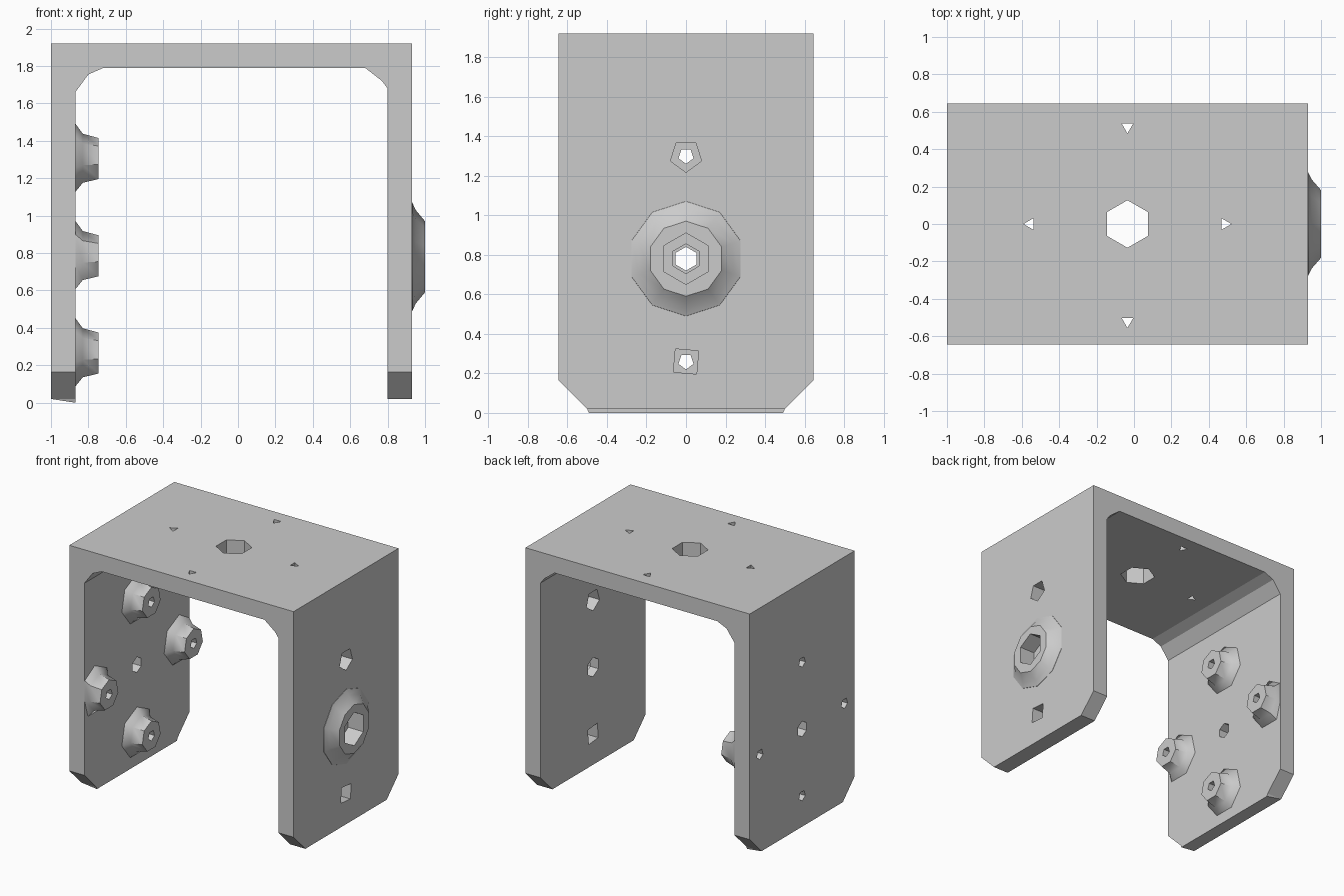
import bpy, bmesh, math
from mathutils import Matrix

cube = bpy.data.objects.get("Cube")
if cube:
    bpy.data.objects.remove(cube, do_unlink=True)

grey = bpy.data.materials.new("plain grey")
grey.use_nodes = True
colour = (0.6, 0.6, 0.6, 1)
grey.diffuse_color = colour
grey.node_tree.nodes["Principled BSDF"].inputs["Base Color"].default_value = colour


def finish(name, bm):
    bmesh.ops.recalc_face_normals(bm, faces=bm.faces[:])
    mesh = bpy.data.meshes.new(name)
    bm.to_mesh(mesh)
    bm.free()
    mesh.materials.append(grey)
    obj = bpy.data.objects.new(name, mesh)
    bpy.context.collection.objects.link(obj)
    return obj


def extrude(name, points, offset):
    """Solid from a closed outline pushed along an offset."""
    bm = bmesh.new()
    face = bm.faces.new([bm.verts.new(p) for p in points])
    ext = bmesh.ops.extrude_face_region(bm, geom=[face])
    verts = [g for g in ext["geom"] if isinstance(g, bmesh.types.BMVert)]
    bmesh.ops.translate(bm, verts=verts, vec=offset)
    if len(bm.faces) == len(points) + 1:
        bm.faces.new([v for v in bm.verts if v not in verts])
    return finish(name, bm)


def lathe(bm, frame, profile, sides, phase=0):
    """Capped solid of rings (height, radius) along the frame's z axis."""
    rings = []
    for h, r in profile:
        ring = []
        for i in range(sides):
            a = phase + math.tau * i / sides
            ring.append(bm.verts.new(frame @ Matrix.Translation(
                (r * math.cos(a), r * math.sin(a), h)).translation))
        rings.append(ring)
    for a, b in zip(rings, rings[1:]):
        for i in range(sides):
            j = (i + 1) % sides
            bm.faces.new((a[i], a[j], b[j], b[i]))
    bm.faces.new(rings[0][::-1])
    bm.faces.new(rings[-1])


def across(y, z):
    """Frame whose axis runs along +x."""
    return Matrix.Translation((0, y, z)) @ Matrix.Rotation(math.pi / 2, 4, 'Y')


def boolean(obj, other, operation):
    mod = obj.modifiers.new("cut", 'BOOLEAN')
    mod.operation, mod.solver, mod.object = operation, 'EXACT', other
    with bpy.context.temp_override(object=obj, active_object=obj):
        bpy.ops.object.modifier_apply(modifier=mod.name)


HALF, MID, SPREAD = 0.645, 0.78, 0.52

# U-shaped bracket with chamfered inner corners
outline = [(-1, 0.02), (-1, 1.92), (0.93, 1.92), (0.93, 0.02), (0.8, 0.02),
           (0.8, 1.68), (0.77, 1.72), (0.68, 1.79), (-0.72, 1.79),
           (-0.8, 1.755), (-0.87, 1.66), (-0.87, 0)]
bracket = extrude("bracket", [(x, -HALF, z) for x, z in outline], (0, 2 * HALF, 0))

# Side outline trims the lower corners of both legs
side = [(-0.7, 2.1), (-0.7, 0.225), (-0.64, 0.16), (-0.5, 0.02), (-0.47, -0.05)]
side += [(-y, z) for y, z in reversed(side)]
trim = extrude("trim", [(-1.2, y, z) for y, z in side], (2.4, 0, 0))
trim.hide_render = True
boolean(bracket, trim, 'INTERSECT')
bpy.data.objects.remove(trim, do_unlink=True)

# Raised collar on the outside of one leg
bm = bmesh.new()
lathe(bm, across(0, MID), [(0.91, 0.3), (0.932, 0.29), (0.95, 0.25), (1, 0.19)], 10)
parts = [bracket, finish("outer_collar", bm)]

# Four bosses on the inside of the other leg
spots = [(0, MID + SPREAD), (0, MID - SPREAD), (SPREAD, MID), (-SPREAD, MID)]
names = ("top_boss", "bottom_boss", "back_boss", "front_boss")
for name, (y, z) in zip(names, spots):
    bm = bmesh.new()
    lathe(bm, across(y, z),
          [(-0.9, 0.2), (-0.868, 0.19), (-0.83, 0.138), (-0.745, 0.115)], 7, math.pi)
    for v in bm.verts:
        v.co.y = max(-HALF + 0.003, min(HALF - 0.003, v.co.y))
    parts.append(finish(name, bm))

# Hole cutters
bm = bmesh.new()
for y, z in spots:
    lathe(bm, across(y, z), [(-1.1, 0.04), (-0.6, 0.04)], 5)
lathe(bm, across(0, MID), [(-1.1, 0.06), (-0.6, 0.06)], 6)
for (y, z), sides in zip(spots[:2], (5, 4)):
    lathe(bm, across(y, z), [(0.7, 0.083), (1.1, 0.083)], sides, 0 if sides == 5 else 0.7)
lathe(bm, across(0, MID), [(0.7, 0.075), (0.87, 0.075), (0.87, 0.13), (1.1, 0.13)], 6)
CX = -0.035
lathe(bm, Matrix.Translation((CX, 0, 0)), [(1.6, 0.127), (2.1, 0.127)], 6, math.pi / 2)
for i in range(4):
    a = i * math.pi / 2
    place = Matrix.Translation((CX + SPREAD * math.cos(a), SPREAD * math.sin(a), 0))
    lathe(bm, place, [(1.6, 0.036), (2.1, 0.036)], 3, -math.pi / 2 if i % 2 else a)
cutter = finish("hole_cutter", bm)
cutter.hide_render = True
for part in parts:
    boolean(part, cutter, 'DIFFERENCE')
bpy.data.objects.remove(cutter, do_unlink=True)

# Soft shading on the collar and bosses only
for part in parts[1:]:
    bpy.ops.object.select_all(action='DESELECT')
    part.select_set(True)
    bpy.context.view_layer.objects.active = part
    bpy.ops.object.shade_smooth_by_angle(angle=math.radians(38))
